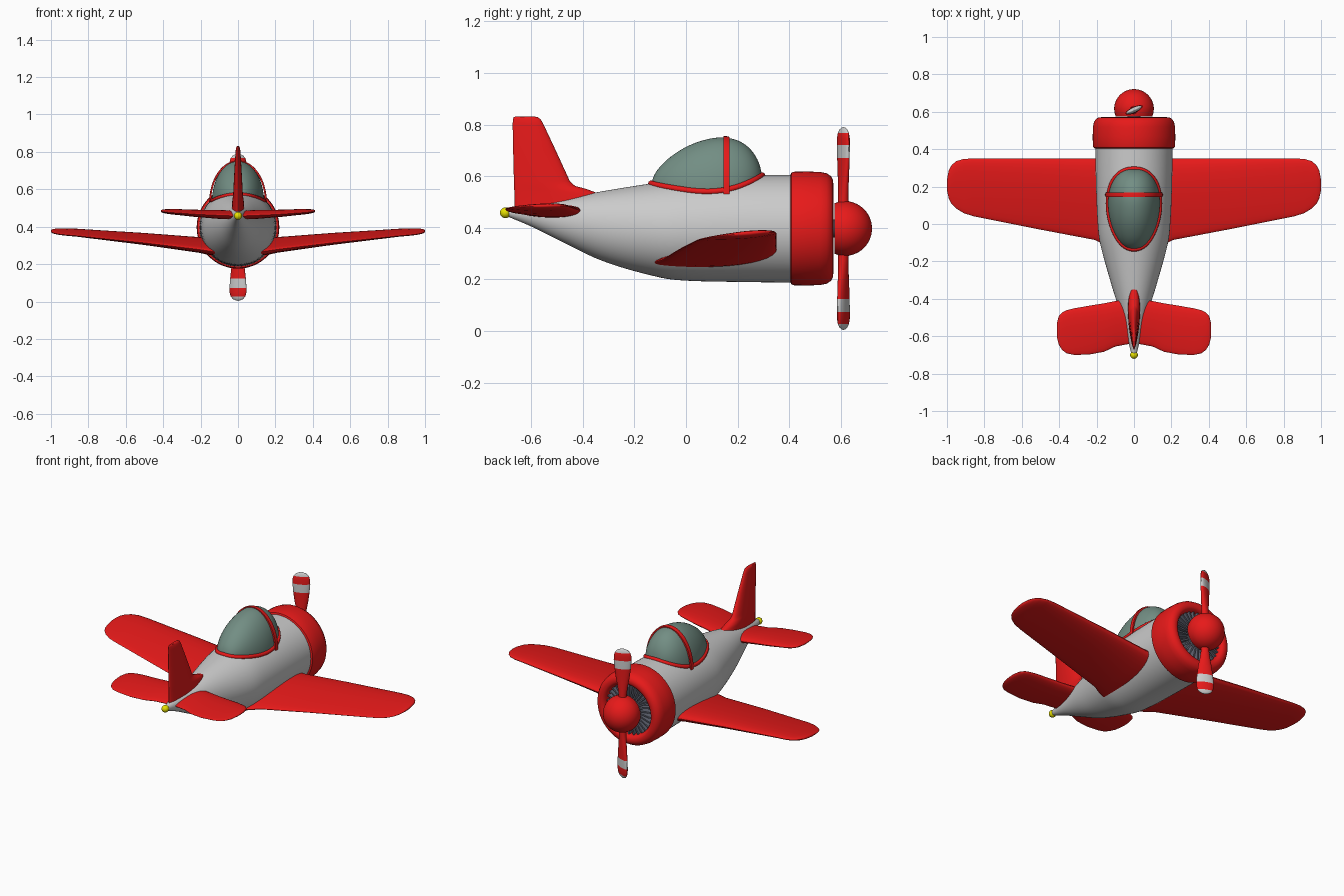
import bpy, bmesh
from math import sin, cos, pi, sqrt, radians
from mathutils import Matrix, Vector

if "Cube" in bpy.data.objects:
    bpy.data.objects.remove(bpy.data.objects["Cube"])


def material(name, col):
    m = bpy.data.materials.new(name)
    m.diffuse_color = (*col, 1)
    m.use_nodes = True
    m.node_tree.nodes["Principled BSDF"].inputs["Base Color"].default_value = m.diffuse_color
    return m


RED = material("red", (0.8, 0.01, 0.01))
GLASS = material("canopy_glass", (0.17, 0.27, 0.23))
WHITE = material("light_grey", (0.6, 0.6, 0.6))
STEEL = material("engine_steel", (0.12, 0.13, 0.17))
YELLOW = material("yellow", (0.8, 0.75, 0.0))


def finish(name, bm, mats, angle=40):
    bmesh.ops.recalc_face_normals(bm, faces=bm.faces)
    me = bpy.data.meshes.new(name)
    bm.to_mesh(me)
    bm.free()
    ob = bpy.data.objects.new(name, me)
    bpy.context.collection.objects.link(ob)
    for m in mats:
        me.materials.append(m)
    bpy.ops.object.select_all(action='DESELECT')
    ob.select_set(True)
    bpy.context.view_layer.objects.active = ob
    bpy.ops.object.shade_smooth_by_angle(angle=radians(angle))
    return ob


def loft(name, rings, mats, closed=True, cap=True, mat_of=None, wrap=False):
    bm = bmesh.new()
    vs = [[bm.verts.new(p) for p in r] for r in rings]
    n = len(rings[0])
    for i in range(len(vs) if wrap else len(vs) - 1):
        a, b = vs[i], vs[(i + 1) % len(vs)]
        for j in range(n if closed else n - 1):
            k = (j + 1) % n
            f = bm.faces.new((a[j], a[k], b[k], b[j]))
            if mat_of:
                f.material_index = mat_of[i]
    if cap:
        for r, m in ((vs[0], 0), (vs[-1], -1)):
            f = bm.faces.new(r)
            if mat_of:
                f.material_index = mat_of[m]
    return finish(name, bm, mats)


def revolve(name, profile, zc, mat, n=64, wrap=False):
    # profile of (y, radius) spun about the long axis of the plane
    rings = [[(r * cos(2 * pi * k / n), y, zc + r * sin(2 * pi * k / n)) for k in range(n)]
             for y, r in profile]
    return loft(name, rings, [mat], cap=not wrap, wrap=wrap)


def smooth_table(tab, x):
    # cubic interpolation through rows (x, a, b, ...)
    x = min(max(x, tab[0][0]), tab[-1][0])
    i = max(k for k in range(len(tab) - 1) if tab[k][0] <= x)
    h = tab[i + 1][0] - tab[i][0]
    t = (x - tab[i][0]) / h

    def slope(k, c):
        a, b = tab[max(k - 1, 0)], tab[min(k + 1, len(tab) - 1)]
        return (b[c] - a[c]) / (b[0] - a[0])
    return [(2*t**3 - 3*t*t + 1) * tab[i][c] + (t**3 - 2*t*t + t) * h * slope(i, c)
            + (3*t*t - 2*t**3) * tab[i + 1][c] + (t**3 - t*t) * h * slope(i + 1, c)
            for c in range(1, len(tab[0]))]


# fuselage: y, top z, bottom z, half width
BODY = [(-0.70, 0.473, 0.447, 0.013), (-0.6, 0.493, 0.405, 0.038), (-0.5, 0.508, 0.355, 0.066),
        (-0.32, 0.542, 0.27, 0.122), (-0.1, 0.577, 0.207, 0.182), (0, 0.59, 0.195, 0.194),
        (0.2, 0.602, 0.19, 0.203), (0.45, 0.605, 0.187, 0.208)]


def body_z(x, y):
    t, b, w = smooth_table(BODY, y)
    return (t + b) / 2 + (t - b) / 2 * sqrt(max(0, 1 - (x / w) ** 2))


rings = []
for i in range(41):
    y = -0.70 + 1.15 * i / 40
    t, b, w = smooth_table(BODY, y)
    rings.append([(w * cos(a), y, (t + b) / 2 + (t - b) / 2 * sin(a))
                  for a in (2 * pi * k / 64 for k in range(64))])
loft("fuselage", rings, [])

# cowl ring, spinner and shaft
ZP = 0.397
revolve("engine_cowl", [(0.405, 0.19), (0.405, 0.21), (0.409, 0.217), (0.418, 0.22), (0.47, 0.221),
        (0.52, 0.219), (0.545, 0.214), (0.562, 0.203), (0.570, 0.188), (0.571, 0.172),
        (0.565, 0.159), (0.55, 0.151), (0.53, 0.148), (0.46, 0.148)], ZP, RED, wrap=True)
dome = [(0.615 + 0.106 * sin(pi / 2 * k / 14), 0.106 * cos(pi / 2 * k / 14) + 0.0002) for k in range(15)]
revolve("spinner", [(0.576, 0.098), (0.595, 0.104)] + dome, ZP, RED)
revolve("propeller_shaft", [(0.45, 0.035), (0.59, 0.035)], ZP, STEEL, 24)

# engine: back plate, crankcase and radial fins
revolve("engine_plate", [(0.46, 0.16), (0.515, 0.16)], ZP, STEEL)
revolve("crankcase", [(0.50, 0.075), (0.54, 0.07), (0.555, 0.05)], ZP, STEEL, 32)
bm = bmesh.new()
for k in range(30):
    m = (Matrix.Translation((0, 0.53, ZP)) @ Matrix.Rotation(2 * pi * k / 30, 4, 'Y')
         @ Matrix.Translation((0, 0, 0.11)) @ Matrix.Diagonal((0.009, 0.04, 0.08, 1)))
    bmesh.ops.create_cube(bm, size=1, matrix=m)
finish("engine_fins", bm, [STEEL])

# propeller blades: radius, half width, half thickness
BLADE = [(0.06, 0.022, 0.022), (0.12, 0.023, 0.02), (0.17, 0.03, 0.018), (0.22, 0.039, 0.017),
         (0.274, 0.046, 0.016), (0.324, 0.05, 0.016), (0.35, 0.049, 0.015), (0.37, 0.043, 0.013),
         (0.384, 0.03, 0.009), (0.391, 0.014, 0.004), (0.393, 0.002, 0.001)]
for name, s in (("upper", 1), ("lower", -1)):
    rings = []
    for r, w, t in BLADE:
        tw = radians(25)
        pts = [(w * cos(a), t * sin(a)) for a in (2 * pi * k / 24 for k in range(24))]
        rings.append([(s * (u * cos(tw) - v * sin(tw)), 0.61 + u * sin(tw) + v * cos(tw), ZP + s * r)
                      for u, v in pts])
    loft("propeller_blade_" + name, rings, [RED, WHITE], mat_of=[0, 0, 0, 0, 1, 0, 0, 1, 1, 1])


# flying surfaces share one aerofoil section
def foil(le, te, t, n=32):
    return [(te + (le - te) * (1 + cos(a)) / 2, t / 2 * sin(a) * (0.93 + 0.3 * cos(a)), (1 + cos(a)) / 2)
            for a in (2 * pi * k / n for k in range(n))]


def half_plane(name, stations, drop):
    # stations: x, leading y, trailing y, centre z, thickness
    rings = [[(x, y, z + v + drop * (le - te) * (c - 0.6)) for y, v, c in foil(le, te, t)]
             for x, le, te, z, t in stations]
    ob = loft(name, rings, [RED])
    ob.modifiers.new("mirror", 'MIRROR')


half_plane("wings", [(0.08, 0.357, -0.14, 0.288, 0.09), (0.17, 0.353, -0.105, 0.297, 0.086),
           (0.21, 0.35, -0.085, 0.302, 0.078), (0.5, 0.35, -0.03, 0.334, 0.058),
           (0.86, 0.35, 0.042, 0.368, 0.035), (0.91, 0.348, 0.058, 0.371, 0.032),
           (0.95, 0.336, 0.082, 0.373, 0.029), (0.975, 0.315, 0.107, 0.375, 0.025),
           (0.99, 0.288, 0.135, 0.376, 0.019), (0.998, 0.25, 0.17, 0.376, 0.012),
           (1.0, 0.22, 0.19, 0.376, 0.004)], 0.09)
half_plane("tailplanes", [(0.02, -0.40, -0.64, 0.462, 0.05), (0.1, -0.412, -0.655, 0.465, 0.048),
           (0.16, -0.424, -0.683, 0.468, 0.044), (0.24, -0.437, -0.698, 0.472, 0.038),
           (0.32, -0.451, -0.70, 0.478, 0.032), (0.36, -0.461, -0.692, 0.48, 0.028),
           (0.385, -0.473, -0.673, 0.482, 0.024), (0.402, -0.493, -0.645, 0.483, 0.018),
           (0.411, -0.525, -0.61, 0.484, 0.01), (0.413, -0.55, -0.585, 0.484, 0.004)], 0.03)

# fin with a low fillet at its foot
FIN = [(0.48, -0.32, -0.664, 0.07), (0.535, -0.345, -0.665, 0.064), (0.55, -0.385, -0.666, 0.06),
       (0.562, -0.43, -0.666, 0.056), (0.58, -0.45, -0.667, 0.053), (0.7, -0.505, -0.67, 0.04),
       (0.8, -0.552, -0.672, 0.027), (0.82, -0.563, -0.671, 0.023), (0.829, -0.575, -0.668, 0.014),
       (0.831, -0.59, -0.66, 0.005)]
loft("tail_fin", [[(v, y, z) for y, v, c in foil(le, te, t)] for z, le, te, t in FIN], [RED])

# canopy: arches over an egg-shaped outline on the fuselage
Y0, Y1 = -0.135, 0.295
TOP = [(-0.135, 0.572), (-0.12, 0.61), (-0.09, 0.648), (-0.05, 0.682), (0, 0.713), (0.06, 0.737),
       (0.13, 0.75), (0.19, 0.742), (0.235, 0.718), (0.265, 0.685), (0.285, 0.645), (0.295, 0.603)]


def egg(a):
    # a runs 0 (rear) to pi (front): half width and y
    u = (1 - cos(a)) / 2
    return 0.148 * sin(a) ** 0.9 * (0.93 - 0.13 * cos(a)), Y0 + (Y1 - Y0) * u


def arch(w, y, grow=0.0, n=32):
    z = body_z(w, y) - 0.004
    h = max(smooth_table(TOP, y)[0] - z, 0.002) + grow
    return [((w + grow) * cos(pi * k / n), y, z + h * sin(pi * k / n)) for k in range(n + 1)]


loft("canopy", [arch(*egg(pi * (i + 0.3) / 40.6)) for i in range(41)], [GLASS], closed=False, cap=False)

# windscreen frame band
Y = (0.145, 0.157, 0.169)
band = [arch(0.148, Y[0], -0.004), arch(0.148, Y[0], 0.005), arch(0.148, Y[1], 0.006),
        arch(0.148, Y[2], 0.005), arch(0.148, Y[2], -0.004)]
loft("windscreen_frame", band, [RED], closed=False, cap=False)

# canopy rim tube following the fuselage
rim = []
for k in range(64):
    a = 2 * pi * (k + 0.5) / 64
    w, y = egg(a if a < pi else 2 * pi - a)
    x = w if a < pi else -w
    rim.append(Vector((x, y, body_z(x, y))))
rings = []
for k, p in enumerate(rim):
    d = (rim[(k + 1) % 64] - rim[k - 1]).normalized()
    side = d.cross(Vector((0, 0, 1))).normalized()
    up = side.cross(d)
    rings.append([p + 0.012 * (side * cos(b) + up * sin(b)) for b in (2 * pi * j / 10 for j in range(10))])
loft("canopy_rim", rings, [RED], cap=False, wrap=True)

# tail lamp
bm = bmesh.new()
bmesh.ops.create_uvsphere(bm, u_segments=20, v_segments=12, radius=0.021,
                          matrix=Matrix.Translation((0, -0.70, 0.458)))
finish("tail_lamp", bm, [YELLOW])
